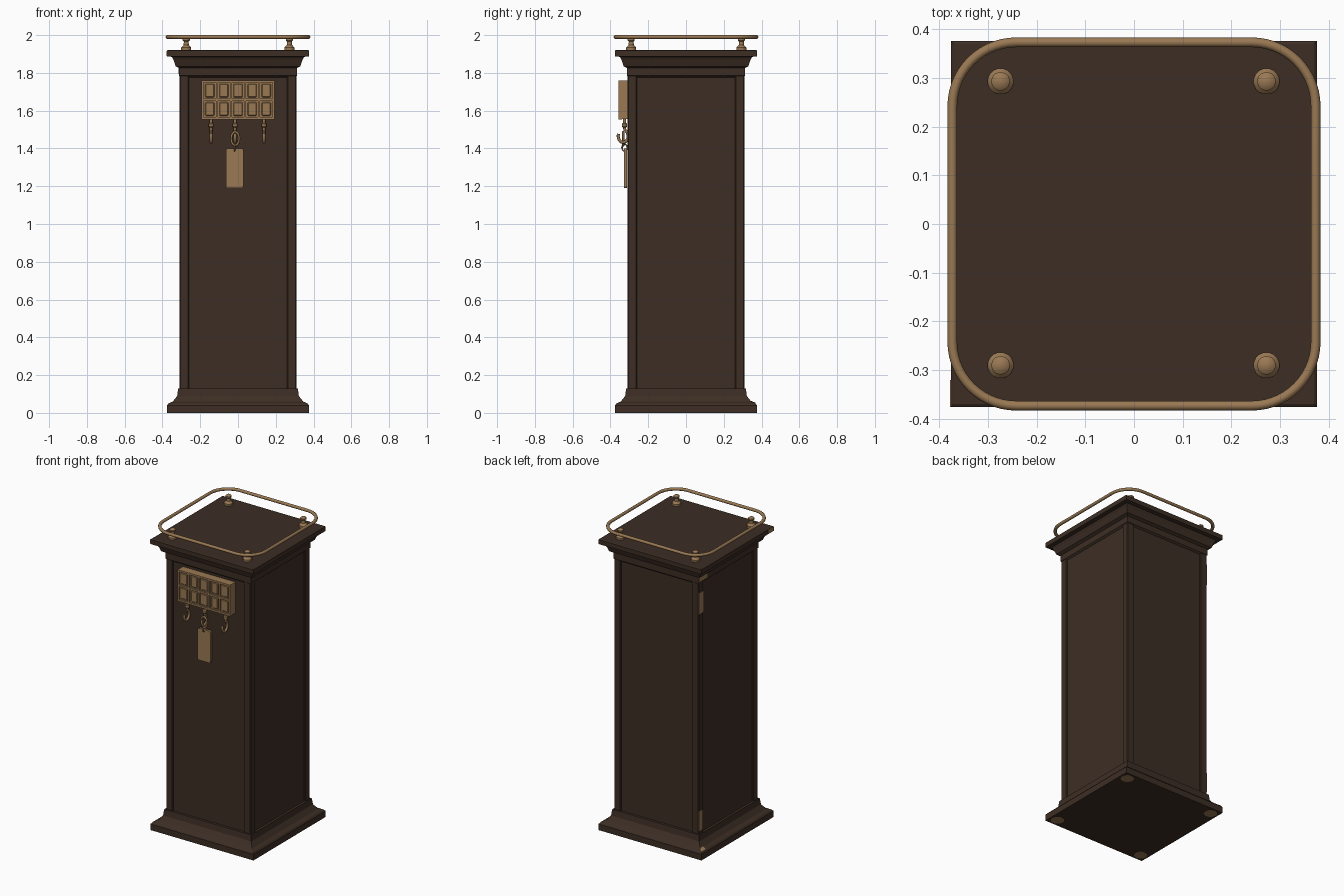
import bpy, bmesh, math
from mathutils import Vector

if "Cube" in bpy.data.objects:
    bpy.data.objects.remove(bpy.data.objects["Cube"])


def material(name, rgb):
    m = bpy.data.materials.new(name)
    m.diffuse_color = (*rgb, 1)
    m.use_nodes = True
    m.node_tree.nodes["Principled BSDF"].inputs["Base Color"].default_value = m.diffuse_color
    return m


WOOD = material("dark_wood", (0.046, 0.027, 0.018))
BRASS = material("aged_brass", (0.32, 0.19, 0.088))


def finish(name, bm, mat, smooth=False):
    bmesh.ops.recalc_face_normals(bm, faces=bm.faces)
    me = bpy.data.meshes.new(name)
    bm.to_mesh(me)
    bm.free()
    me.materials.append(mat)
    ob = bpy.data.objects.new(name, me)
    bpy.context.collection.objects.link(ob)
    if smooth:
        bpy.ops.object.select_all(action='DESELECT')
        ob.select_set(True)
        bpy.context.view_layer.objects.active = ob
        bpy.ops.object.shade_smooth_by_angle(angle=math.radians(40))
    return ob


def box(name, x, y, z, mat, bevel=0):
    bm = bmesh.new()
    bmesh.ops.create_cube(bm, size=1)
    for v in bm.verts:
        v.co = Vector([(r[0] + r[1]) / 2 + c * (r[1] - r[0]) for c, r in zip(v.co, (x, y, z))])
    if bevel:
        bmesh.ops.bevel(bm, geom=bm.edges[:], offset=bevel, segments=1, affect='EDGES')
    return finish(name, bm, mat)


def skin(bm, rings, closed):
    n = len(rings[0])
    for i in range(len(rings) if closed else len(rings) - 1):
        a, b = rings[i], rings[(i + 1) % len(rings)]
        for j in range(n):
            k = (j + 1) % n
            bm.faces.new((a[j], a[k], b[k], b[j]))
    if not closed:
        bm.faces.new(rings[0])
        bm.faces.new(rings[-1])


def stack(name, profile, sides, mat, at=(0, 0), smooth=False):
    """Lathe a (radius, z) profile; four sides give a square with that half width."""
    bm = bmesh.new()
    k = math.sqrt(2) if sides == 4 else 1
    rings = [[bm.verts.new((at[0] + r * k * math.cos(2 * math.pi * (i + .5) / sides),
                            at[1] + r * k * math.sin(2 * math.pi * (i + .5) / sides), z))
              for i in range(sides)] for r, z in profile]
    skin(bm, rings, False)
    return finish(name, bm, mat, smooth)


def tube(name, pts, normal, radius, closed, sides=10):
    """Round bar along a flat path whose plane has the given normal."""
    bm = bmesh.new()
    pts = [Vector(p) for p in pts]
    up, n, rings = Vector(normal), len(pts), []
    for i, p in enumerate(pts):
        a = pts[(i - 1) % n] if closed or i else p
        b = pts[(i + 1) % n] if closed or i < n - 1 else p
        side = (b - a).normalized().cross(up)
        rings.append([bm.verts.new(p + radius * (side * math.cos(t) + up * math.sin(t)))
                      for t in [2 * math.pi * j / sides for j in range(sides)]])
    skin(bm, rings, closed)
    return finish(name, bm, BRASS, True)


def arc(cx, cy, r, a0, a1, n, squash=1):
    return [(cx + r * math.cos(math.radians(a0 + (a1 - a0) * i / n)),
             cy + r * squash * math.sin(math.radians(a0 + (a1 - a0) * i / n))) for i in range(n + 1)]


# Cabinet: plinth, body core and cornice
stack("plinth", [(.376, 0), (.376, .04), (.368, .05), (.345, .06), (.322, .09), (.317, .13), (.295, .13)], 4, WOOD)
stack("body_panels", [(.301, .12), (.301, 1.8)], 4, WOOD)
stack("cornice", [(.3, 1.775), (.312, 1.785), (.312, 1.825), (.33, 1.835), (.342, 1.87),
                  (.35, 1.885), (.376, 1.888), (.376, 1.918), (.37, 1.922)], 4, WOOD)

# Corner stiles around the recessed panels
for sx in (-1, 1):
    for sy in (-1, 1):
        box("corner_stile", sorted((sx * .26, sx * .309)), sorted((sy * .26, sy * .309)), (.12, 1.79), WOOD, .004)

# Gallery rail and its turned posts
path = []
for cx, cy, a in ((.242, .242, 0), (-.242, .242, 90), (-.242, -.242, 180), (.242, -.242, 270)):
    path += [(x, y, 1.99) for x, y in arc(cx, cy, .131, a, a + 90, 14)]
tube("gallery_rail", path, (0, 0, 1), .010, True)
for x in (-.274, .272):
    for y in (-.29, .293):
        stack("rail_post", [(.027, 1.92), (.027, 1.934), (.02, 1.942), (.014, 1.948), (.013, 1.966),
                            (.019, 1.972), (.019, 1.98), (.01, 1.987)], 16, BRASS, (x, y), True)

# Counter plate: backing, raised dividers, blank tiles
box("counter_plate", (-.192, .192), (-.346, -.295), (1.555, 1.76), BRASS)
for z in (1.56, 1.6575, 1.755):
    box("plate_bar", (-.192, .192), (-.357, -.34), (z - .006, z + .006), BRASS)
for i in range(6):
    x = -.187 + i * .0748
    box("plate_divider", (x - .005, x + .005), (-.357, -.34), (1.555, 1.76), BRASS)
for i in range(5):
    for j in range(2):
        x, z = -.1496 + i * .0748, 1.609 + j * .0975
        box("counter_tile", (x - .024, x + .024), (-.352, -.34), (z - .036, z + .036), BRASS, .004)

# Key hooks below the plate
for x in (-.142, .137, -.015):
    hook = [(-.325, 1.56), (-.325, 1.52)] + arc(-.333, 1.466, .026, 70, -200, 18, 1.3)
    tube("key_hook", [(x, y, z) for y, z in hook], (1, 0, 0), .008, False)
    stack("hook_collar", [(.009, 1.51), (.014, 1.515), (.014, 1.53), (.009, 1.535)], 12, BRASS, (x, -.325), True)

# Hanging ring and tag
tube("tag_ring", [(x, -.332, z) for x, z in arc(-.015, 1.452, .021, 0, 360, 24, 1.7)[:-1]], (0, 1, 0), .006, True)
tube("tag_loop", [(-.018, y, z) for y, z in arc(-.325, 1.405, .014, 0, 360, 18, 1.3)[:-1]], (1, 0, 0), .004, True)
bm = bmesh.new()
outline = []
for cx, cz, a in ((.017, 1.39, 0), (-.053, 1.39, 90), (-.053, 1.201, 180), (.017, 1.201, 270)):
    outline += arc(cx, cz, .011, a, a + 90, 4)
skin(bm, [[bm.verts.new((x, y, z)) for x, z in outline] for y in (-.329, -.313)], False)
finish("hanging_tag", bm, BRASS)

# Brass patches on the back left corner and under the feet
for y, z, d in (((.258, .309), (1.58, 1.72), .309), ((.27, .309), (.15, .28), .309),
                ((.225, .312), (1.795, 1.825), .312), ((-.376, -.32), (1.89, 1.917), .376)):
    box("corner_patch", (-d - .002, -d + .003), y, z, BRASS)
bm = bmesh.new()
bm.faces.new([bm.verts.new(c) for c in ((-.369, .369, .053), (-.369, .32, .053), (-.346, .315, .063), (-.346, .346, .063))])
finish("plinth_patch", bm, BRASS)
for i in range(4):
    sx, sy = (-1, 1)[i % 2], (-1, 1)[i // 2]
    stack("foot_patch", [(.04, 0), (.04, .003)], 20, BRASS, (sx * .325, sy * .325)).location.z = -.001
